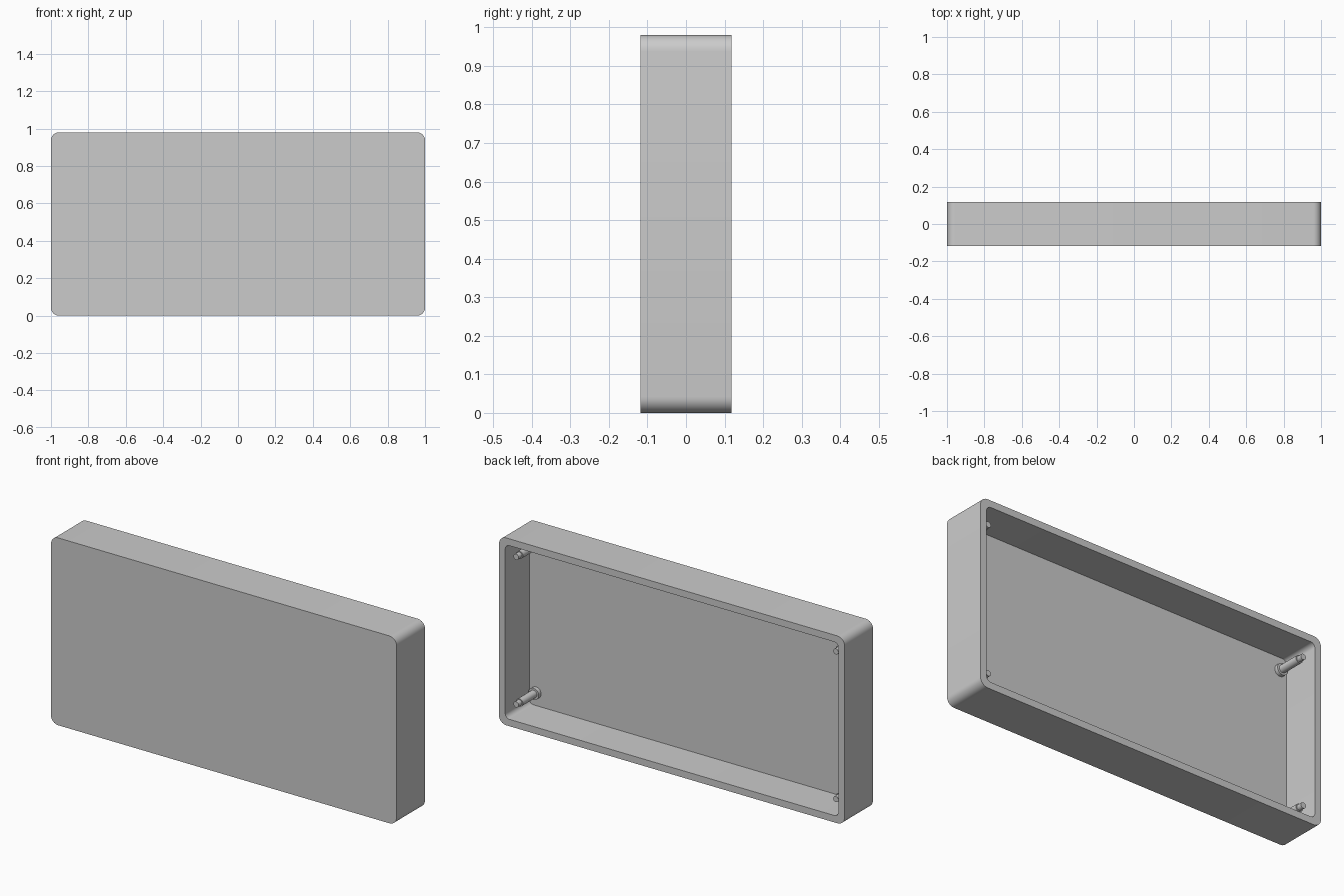
import bpy
import bmesh
from math import cos, sin, pi, radians

default = bpy.data.objects.get("Cube")
if default:
    bpy.data.objects.remove(default, do_unlink=True)

WIDTH, DEPTH, HEIGHT = 2.0, 0.235, 0.98
WALL = 0.036
BACK = DEPTH / 2
FLOOR = -BACK + WALL
MID = HEIGHT / 2

grey = bpy.data.materials.new("light grey")
grey.use_nodes = True
colour = (0.6, 0.6, 0.6, 1)
grey.diffuse_color = colour
grey.node_tree.nodes["Principled BSDF"].inputs["Base Color"].default_value = colour


def rounded_outline(width, height, radius, steps=8):
    """Counter-clockwise rounded rectangle around the origin."""
    points = []
    for quarter, (sx, sz) in enumerate([(1, 1), (-1, 1), (-1, -1), (1, -1)]):
        for i in range(steps + 1):
            a = (quarter + i / steps) * pi / 2
            points.append((sx * (width / 2 - radius) + radius * cos(a),
                           sz * (height / 2 - radius) + radius * sin(a)))
    return points


def circle(radius, sides=24):
    return [(radius * cos(2 * pi * i / sides), radius * sin(2 * pi * i / sides))
            for i in range(sides)]


def loft(name, sections, centre):
    """Skin matching outlines, each placed at its own y, and cap both ends."""
    bm = bmesh.new()
    rings = [[bm.verts.new((x, y, z)) for x, z in outline]
             for outline, y in sections]
    for a, b in zip(rings, rings[1:]):
        for i in range(len(a)):
            j = (i + 1) % len(a)
            bm.faces.new((a[i], a[j], b[j], b[i]))
    bm.faces.new(rings[0])
    bm.faces.new(rings[-1])
    bmesh.ops.recalc_face_normals(bm, faces=bm.faces)
    mesh = bpy.data.meshes.new(name)
    bm.to_mesh(mesh)
    bm.free()
    mesh.materials.append(grey)
    obj = bpy.data.objects.new(name, mesh)
    obj.location = (centre[0], 0, centre[1])
    bpy.context.collection.objects.link(obj)
    bpy.ops.object.select_all(action="DESELECT")
    obj.select_set(True)
    bpy.context.view_layer.objects.active = obj
    bpy.ops.object.shade_smooth_by_angle(angle=radians(30))
    return obj


# Hollow case, open at the back
outer = rounded_outline(WIDTH, HEIGHT, 0.042)
inner = rounded_outline(WIDTH - 2 * WALL, HEIGHT - 2 * WALL, 0.025)
loft("case_shell", [(outer, -BACK), (outer, BACK), (inner, BACK), (inner, FLOOR)],
     (0, MID))

# Stepped mounting post in each corner: collar, shaft, thinner tip
collar, shaft, tip = circle(0.03), circle(0.02), circle(0.015)
for side, sx in (("left", 1), ("right", -1)):
    for level, sz in (("upper", 1), ("lower", -1)):
        loft(f"{level}_{side}_post",
             [(collar, FLOOR - 0.01), (collar, FLOOR + 0.02),
              (shaft, FLOOR + 0.02), (shaft, 0.055),
              (tip, 0.055), (tip, 0.083)],
             (sx * 0.925, MID + sz * 0.386))
